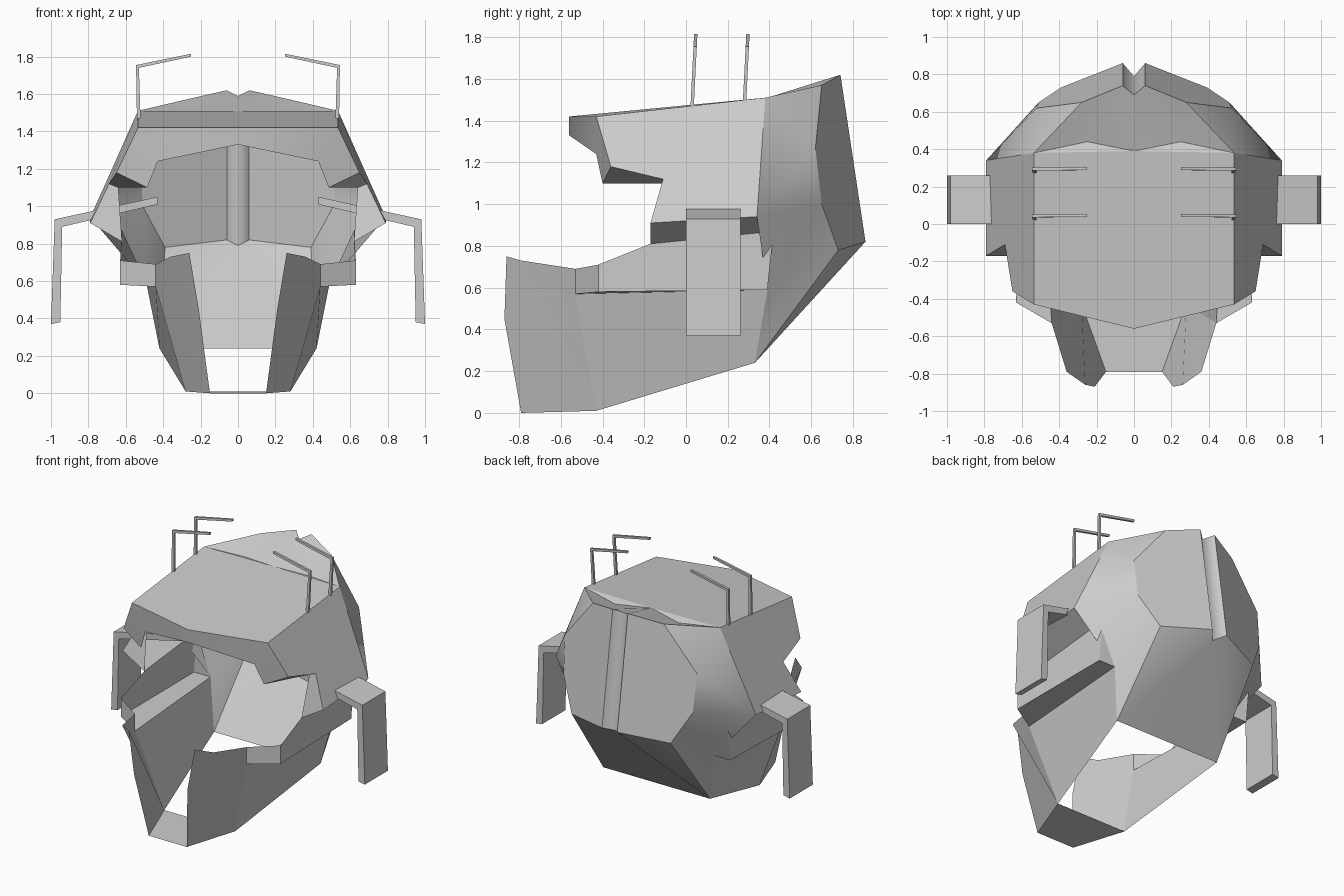
import bpy, bmesh, math
from mathutils import Vector

cube = bpy.data.objects.get("Cube")
if cube:
    bpy.data.objects.remove(cube, do_unlink=True)

grey = bpy.data.materials.new("plain_grey")
grey.use_nodes = True
grey.diffuse_color = (.6, .6, .6, 1)
grey.node_tree.nodes["Principled BSDF"].inputs["Base Color"].default_value = (.6, .6, .6, 1)

HEAD_CENTRE = Vector((0, .05, .8))


def finish(name, bm, smooth_angle):
    """Turn a half-model bmesh into a mirrored object."""
    mesh = bpy.data.meshes.new(name)
    bm.to_mesh(mesh)
    bm.free()
    mesh.materials.append(grey)
    obj = bpy.data.objects.new(name, mesh)
    bpy.context.collection.objects.link(obj)
    mirror = obj.modifiers.new("Mirror", 'MIRROR')
    mirror.use_clip = True
    bpy.ops.object.select_all(action='DESELECT')
    obj.select_set(True)
    bpy.context.view_layer.objects.active = obj
    bpy.ops.object.shade_smooth_by_angle(angle=math.radians(smooth_angle))
    return obj


def shell(name, panels, smooth_angle=20):
    """Build thin panels from shared corner points, all facing outward."""
    bm = bmesh.new()
    corners = {}
    for panel in panels:
        for point in panel:
            if point not in corners:
                corners[point] = bm.verts.new(point)
        face = bm.faces.new([corners[point] for point in panel])
        face.normal_update()
        if face.normal.dot(face.calc_center_median() - HEAD_CENTRE) < 0:
            face.normal_flip()
    return finish(name, bm, smooth_angle)


def bent_strip(name, profile, y_front, y_back, lean=0):
    """Extrude a front-view outline along y, leaning back as it rises."""
    bm = bmesh.new()
    base = min(z for x, z in profile)
    front = [bm.verts.new((x, y_front + lean * (z - base), z)) for x, z in profile]
    face = bm.faces.new(front)
    extruded = bmesh.ops.extrude_face_region(bm, geom=[face])["geom"]
    moved = [item for item in extruded if isinstance(item, bmesh.types.BMVert)]
    bmesh.ops.translate(bm, verts=moved, vec=(0, y_back - y_front, 0))
    bmesh.ops.recalc_face_normals(bm, faces=bm.faces[:])
    return finish(name, bm, 30)


# Hood corners
brow_mid, brow = (0, -.56, 1.42), (.535, -.43, 1.42)
crown_mid, crown = (0, .39, 1.51), (.535, .38, 1.51)
visor_mid, visor_edge = (0, -.56, 1.33), (.43, -.43, 1.24)
visor_tip, temple = (.485, -.4, 1.1), (.65, -.36, 1.18)
notch, notch_inner = (.69, -.11, 1.12), (.64, -.11, 1.1)
flap_front, flap_back = (.79, -.17, .91), (.79, .34, .94)

# Cheek band corners
rim_front, rim_back = (.62, -.17, .81), (.62, .42, .87)
band_top, band_front = (.63, -.42, .71), (.63, -.42, .58)
band_back, cheek_back = (.62, .39, .59), (.49, .39, .59)
hinge_top, hinge_low = (.44, -.53, .69), (.44, -.53, .57)

# Jaw corners
tusk_out, tusk_tip, tusk_mid = (.36, -.79, .73), (.26, -.86, .75), (.21, -.87, .45)
chin_front, chin_front_mid = (.15, -.79, 0), (0, -.79, 0)
chin_back, chin_back_mid = (.28, -.43, .01), (0, -.43, .01)
nape, nape_mid = (.42, .33, .24), (0, .33, .24)

# Rear plate corners
plate_top, plate_shoulder = (.06, .74, 1.62), (.28, .65, 1.57)
plate_side, plate_low = (.52, .62, 1.27), (.51, .65, 1)
plate_base, plate_foot = (.39, .73, .78), (.06, .86, .82)
groove_top, groove_low = (0, .69, 1.59), (0, .79, .79)
dip = (.25, .44, 1.49)

shell("hood", [
    (brow_mid, brow, crown, crown_mid),
    (brow, temple, notch, crown),
    (notch, flap_front, flap_back, crown),
    (brow_mid, brow, visor_edge, visor_mid),
    (brow, temple, visor_tip, visor_edge),
    (temple, notch, notch_inner, visor_tip),
    (notch, flap_front, rim_front, notch_inner),
    (flap_front, flap_back, rim_back, rim_front),
])

shell("cheek_band", [
    (rim_front, rim_back, band_back, band_front, band_top),
    (band_top, band_front, hinge_low, hinge_top),
    (band_front, band_back, cheek_back, hinge_low),
    (flap_back, rim_back, band_back, cheek_back),
])

shell("jaw", [
    (hinge_low, cheek_back, nape, chin_back),
    (hinge_low, hinge_top, tusk_out, chin_back),
    (tusk_out, tusk_tip, tusk_mid, chin_front, chin_back),
    (chin_front, chin_back, chin_back_mid, chin_front_mid),
])

shell("back_of_head", [
    (crown_mid, dip, plate_top, groove_top),
    (dip, plate_shoulder, plate_top),
    (crown_mid, crown, dip),
    (crown, plate_shoulder, dip),
    (crown, plate_side, plate_shoulder),
    (crown, flap_back, plate_side),
    (flap_back, plate_low, plate_side),
    (flap_back, cheek_back, plate_low),
    (cheek_back, plate_base, plate_low),
    (cheek_back, nape, plate_base),
    (nape, plate_foot, plate_base),
    (nape, nape_mid, groove_low, plate_foot),
], smooth_angle=35)

shell("rear_plates", [
    (plate_top, plate_shoulder, plate_side, plate_low, plate_base, plate_foot),
    (plate_top, plate_foot, groove_low, groove_top),
])

# Bent ear flaps pass through the sides of the hood
bent_strip("ear_flap", [(.43, 1.05), (.98, .93), (1, .37), (.95, .38), (.94, .89), (.43, 1.01)], 0, .26)

# Two pairs of bent rods stand on the hood
rod = [(.525, 1.44), (.53, 1.755), (.235, 1.815), (.235, 1.8), (.515, 1.74), (.505, 1.44)]
rod = [(x + .015, z) for x, z in rod]
for label, y in (("front", .02), ("rear", .27)):
    bent_strip(label + "_rod", rod, y, y + .016, lean=.05)
